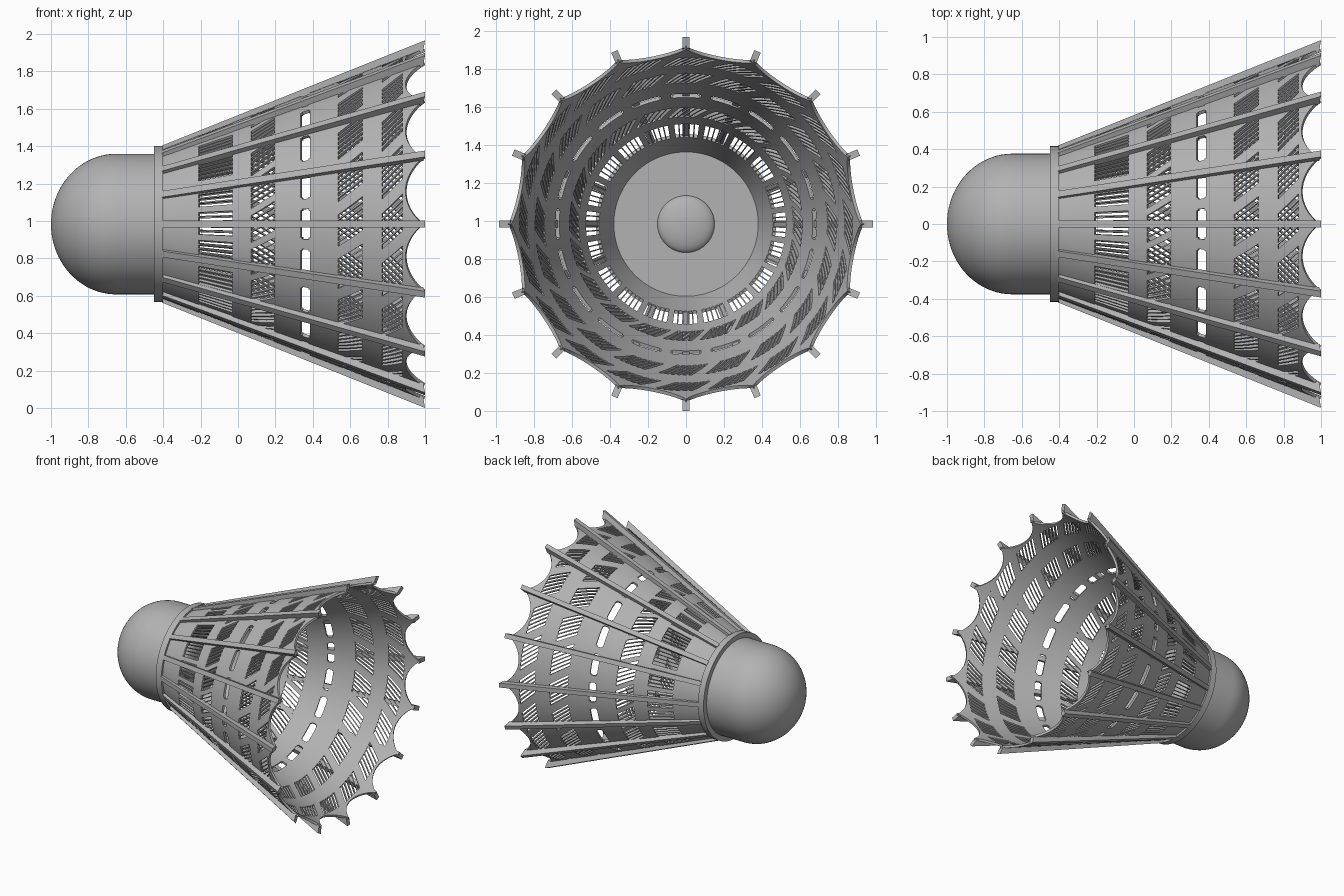
import bpy, bmesh, math

AXIS_Z = 0.983      # height of the long axis
RIBS = 16
COLS = 480          # columns around the skirt
GROUP = 24          # columns in one slot group

cube = bpy.data.objects.get("Cube")
if cube:
    bpy.data.objects.remove(cube, do_unlink=True)

grey = bpy.data.materials.new("light_grey")
grey.use_nodes = True
colour = (0.45, 0.45, 0.45, 1)
grey.diffuse_color = colour
grey.node_tree.nodes["Principled BSDF"].inputs["Base Color"].default_value = colour


def place(x, r, t):
    """Point at distance r from the long axis, turned by t from the top."""
    return (x, r * math.sin(t), AXIS_Z + r * math.cos(t))


def finish(bm, name, thickness=0):
    mesh = bpy.data.meshes.new(name)
    bm.to_mesh(mesh)
    bm.free()
    mesh.materials.append(grey)
    obj = bpy.data.objects.new(name, mesh)
    bpy.context.collection.objects.link(obj)
    bpy.ops.object.select_all(action='DESELECT')
    obj.select_set(True)
    bpy.context.view_layer.objects.active = obj
    if thickness:
        mod = obj.modifiers.new("wall", 'SOLIDIFY')
        mod.thickness = thickness
        mod.offset = -1
        bpy.ops.object.modifier_apply(modifier=mod.name)
    bpy.ops.object.shade_smooth_by_angle(angle=math.radians(30))
    return obj


def lathe(name, profile, steps=96):
    bm = bmesh.new()
    rings = [[bm.verts.new(place(x, r, math.tau * j / steps)) for j in range(steps)]
             for x, r in profile]
    for a, b in zip(rings, rings[1:]):
        for j in range(steps):
            n = (j + 1) % steps
            bm.faces.new((a[j], b[j], b[n], a[n]))
    bmesh.ops.remove_doubles(bm, verts=bm.verts, dist=1e-5)
    return finish(bm, name)


# Rounded head with a cylindrical back
quarter = [math.pi / 2 * i / 20 for i in range(21)]
head = [(-0.65 - 0.35 * math.cos(a), 0.376 * math.sin(a)) for a in quarter]
lathe("head", head + [(-0.44, 0.376), (-0.44, 0)])

# Collar, its inner floor and the small central dome
dome = [(-0.405 + 0.05 * math.sin(a), 0.15 * math.cos(a)) for a in quarter]
lathe("collar", [(-0.45, 0), (-0.45, 0.417), (-0.4, 0.417), (-0.4, 0.39),
                 (-0.405, 0.385)] + dome)


# Skirt: a conical grid with slot faces left out
def skirt_radius(x):
    return 0.4 + 0.385 * (x + 0.4)


def scallop(j):
    u = 2 * ((j * RIBS / COLS) % 1) - 1
    return 0.995 - 0.1 * (1 - u * u) ** 0.8


# start, end, slot pattern, rows, columns of slant per row
bands = [
    (-0.21, -0.03, "###." * 5, 1, 0),
    (0.07, 0.195, "###." * 5, 3, 3),
    (0.335, 0.343, "#" * 16, 1, 0),
    (0.343, 0.377, "#" * 18, 1, 0),
    (0.377, 0.385, "#" * 16, 1, 0),
    (0.535, 0.665, "##." * 6, 3, 3),
    (0.77, 0.88, "##." * 6, 3, 3),
]

bm = bmesh.new()


def ring(x_at):
    verts = []
    for j in range(COLS):
        x = x_at(j)
        verts.append(bm.verts.new(place(x, skirt_radius(x), math.tau * j / COLS)))
    return verts


def bridge(a, b, slant=0, solid=lambda j: True):
    for j in range(COLS):
        if solid(j):
            bm.faces.new((a[j], b[(j + slant) % COLS],
                          b[(j + slant + 1) % COLS], a[(j + 1) % COLS]))


last, last_x = ring(lambda j: -0.41), -0.41
for x0, x1, pattern, rows, slant in bands:
    if x0 > last_x:
        start = ring(lambda j: x0)
        bridge(last, start)
        last = start
    shift = len(pattern.rstrip(".")) // 2 + rows * slant // 2
    padded = pattern.ljust(GROUP, ".")
    for k in range(rows):
        nxt = ring(lambda j: x0 + (x1 - x0) * (k + 1) / rows)
        bridge(last, nxt, slant,
               lambda j: padded[(j - k * slant + shift) % GROUP] == ".")
        last = nxt
    last_x = x1
bridge(last, ring(scallop))
finish(bm, "skirt", 0.018)

# Ribs running along the outside of the skirt
outline = [(-0.405, 0.385), (0.99, 0.925), (1.0, 0.983), (-0.405, 0.42)]
half = 0.018
for i in range(RIBS):
    t = math.tau * i / RIBS
    bm = bmesh.new()
    sides = []
    for s in (-half, half):
        side = []
        for x, r in outline:
            px, py, pz = place(x, r, t)
            side.append(bm.verts.new((px, py + s * math.cos(t), pz - s * math.sin(t))))
        sides.append(side)
    a, b = sides
    bm.faces.new(a)
    bm.faces.new(b[::-1])
    for j in range(4):
        n = (j + 1) % 4
        bm.faces.new((a[j], b[j], b[n], a[n]))
    bmesh.ops.recalc_face_normals(bm, faces=bm.faces)
    finish(bm, f"rib_{i + 1}")
